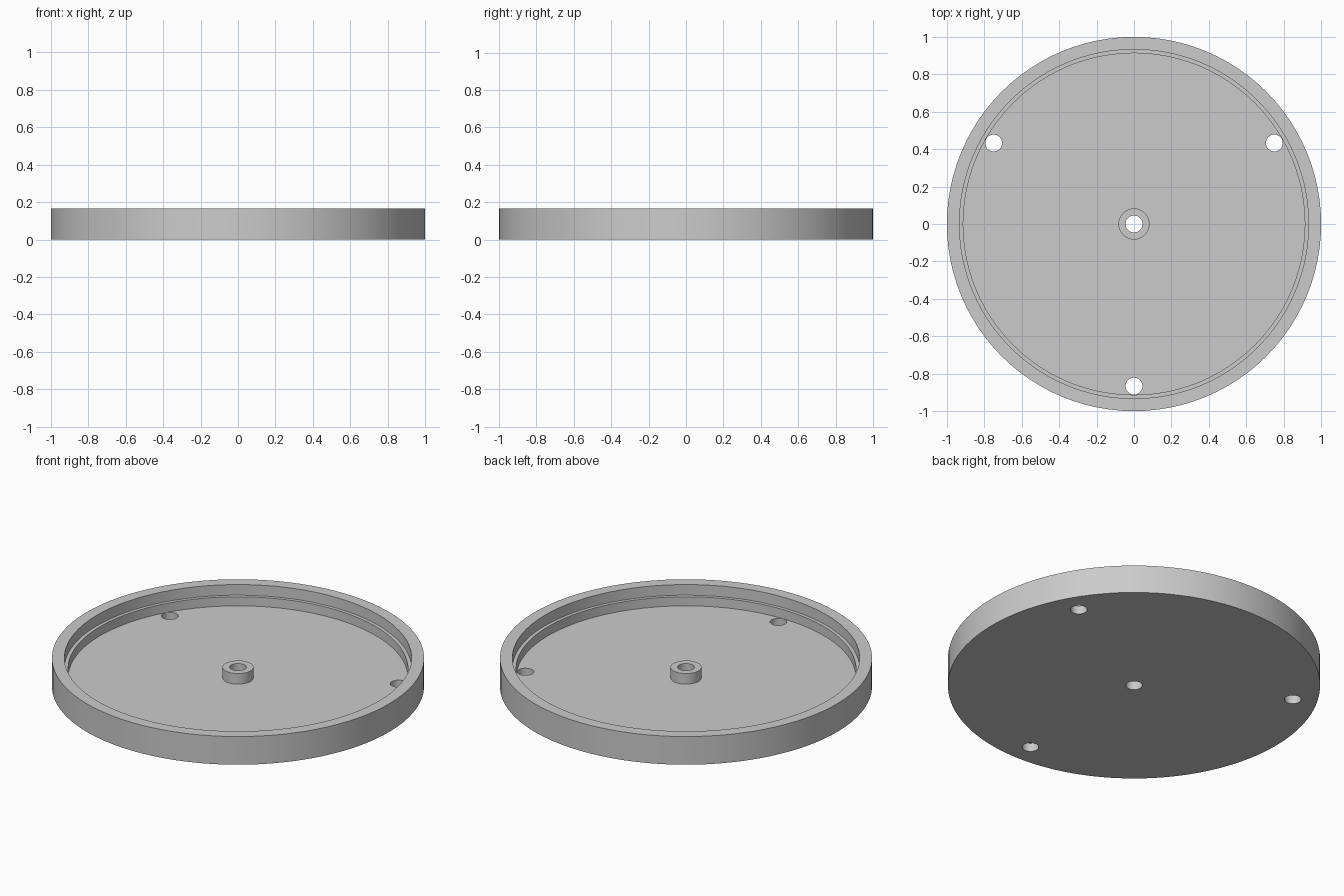
import bpy
import bmesh
import math

cube = bpy.data.objects.get("Cube")
if cube:
    bpy.data.objects.remove(cube, do_unlink=True)

SEGMENTS = 96
HOLE_RADIUS = 0.045
BOLT_CIRCLE = 0.866

grey = bpy.data.materials.new("plain grey")
grey.use_nodes = True
colour = (0.6, 0.6, 0.6, 1)
grey.diffuse_color = colour
grey.node_tree.nodes["Principled BSDF"].inputs["Base Color"].default_value = colour


def lathe(name, profile):
    """Revolve a closed (radius, height) outline around the z axis."""
    bm = bmesh.new()
    rings = []
    for i in range(SEGMENTS):
        a = math.tau * i / SEGMENTS
        rings.append([bm.verts.new((r * math.cos(a), r * math.sin(a), z)) for r, z in profile])
    for i, ring in enumerate(rings):
        after = rings[(i + 1) % SEGMENTS]
        for j in range(len(profile)):
            k = (j + 1) % len(profile)
            bm.faces.new((ring[j], after[j], after[k], ring[k]))
    bmesh.ops.recalc_face_normals(bm, faces=bm.faces)
    mesh = bpy.data.meshes.new(name)
    bm.to_mesh(mesh)
    bm.free()
    obj = bpy.data.objects.new(name, mesh)
    bpy.context.collection.objects.link(obj)
    mesh.materials.append(grey)
    return obj


# Round tray: bored boss, floor, stepped inner wall and rim
tray = lathe("round_tray", [
    (HOLE_RADIUS, 0), (1, 0), (1, 0.167), (0.933, 0.167), (0.933, 0.104),
    (0.913, 0.104), (0.913, 0.05), (0.083, 0.05), (0.083, 0.113), (HOLE_RADIUS, 0.113),
])

# Three screw holes through the floor
for angle in (30, 150, 270):
    a = math.radians(angle)
    bpy.ops.mesh.primitive_cylinder_add(
        vertices=32, radius=HOLE_RADIUS, depth=0.4,
        location=(BOLT_CIRCLE * math.cos(a), BOLT_CIRCLE * math.sin(a), 0))
    cutter = bpy.context.object
    cutter.name = "hole_cutter"
    cutter.hide_render = True
    cutter.data.materials.append(grey)
    cut = tray.modifiers.new("screw_hole", "BOOLEAN")
    cut.operation = "DIFFERENCE"
    cut.solver = "EXACT"
    cut.object = cutter
    bpy.context.view_layer.objects.active = tray
    bpy.ops.object.modifier_apply(modifier=cut.name)
    bpy.data.objects.remove(cutter, do_unlink=True)

# Smooth round walls with crisp edges
bpy.ops.object.select_all(action="DESELECT")
tray.select_set(True)
bpy.context.view_layer.objects.active = tray
bpy.ops.object.shade_smooth_by_angle(angle=math.radians(30))
